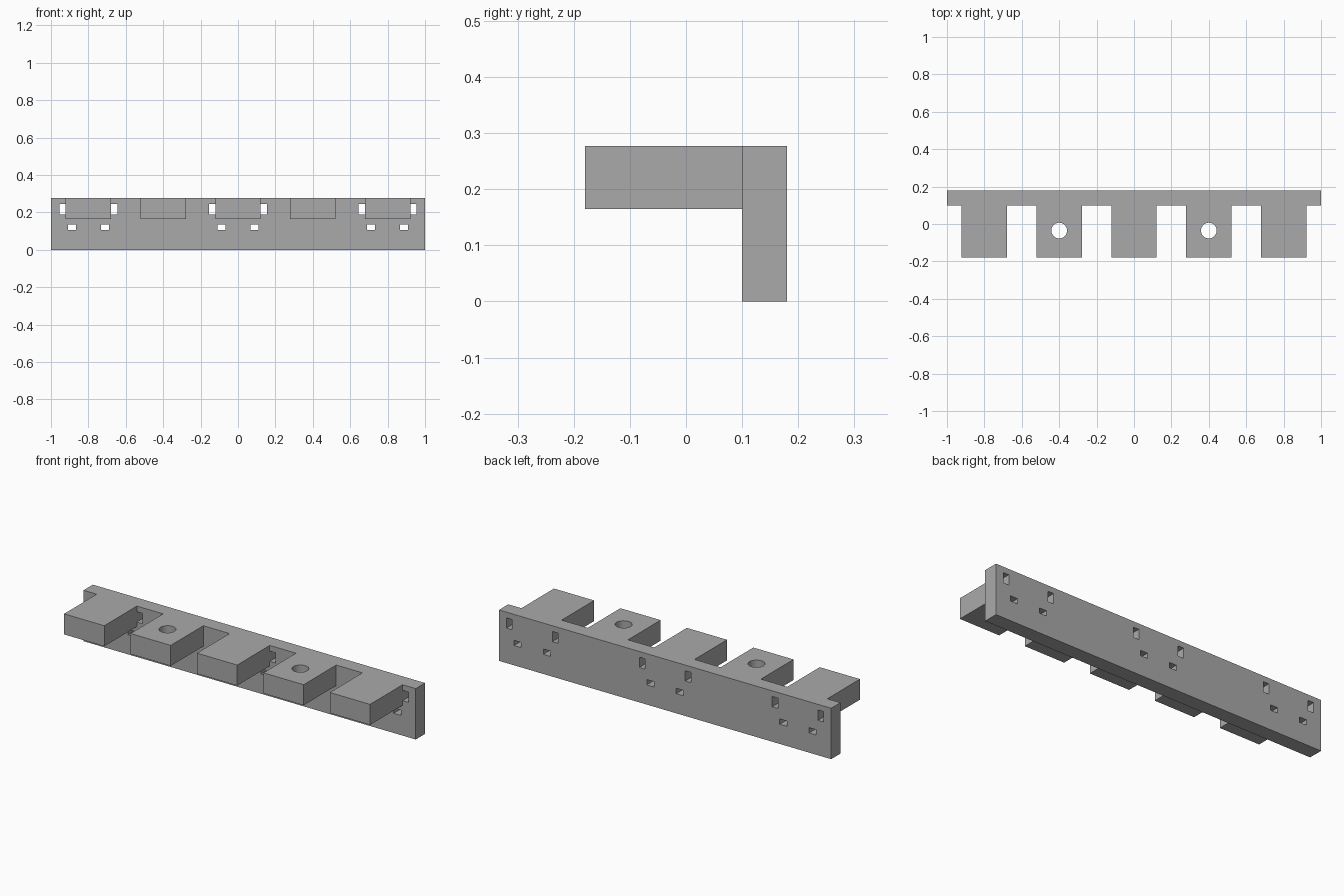
import bpy
import bmesh
from mathutils import Matrix

cube = bpy.data.objects.get("Cube")
if cube:
    bpy.data.objects.remove(cube, do_unlink=True)

HEIGHT, TAB_BOTTOM = 0.277, 0.165
FRONT, STEP, BACK = -0.18, 0.10, 0.18
PITCH, TAB_HALF = 0.4, 0.121

grey = bpy.data.materials.new("plain grey")
grey.use_nodes = True
grey.diffuse_color = (0.4, 0.4, 0.4, 1)
grey.node_tree.nodes["Principled BSDF"].inputs["Base Color"].default_value = (0.4, 0.4, 0.4, 1)


def make_object(name, bm):
    bmesh.ops.recalc_face_normals(bm, faces=bm.faces)
    mesh = bpy.data.meshes.new(name)
    bm.to_mesh(mesh)
    bm.free()
    mesh.materials.append(grey)
    obj = bpy.data.objects.new(name, mesh)
    bpy.context.collection.objects.link(obj)
    return obj


def add_box(bm, x, y, z):
    """Add a box spanning the given (low, high) ranges."""
    spans = (x, y, z)
    centre = [(a + b) / 2 for a, b in spans]
    size = [b - a for a, b in spans]
    matrix = Matrix.Translation(centre) @ Matrix.Diagonal((*size, 1))
    bmesh.ops.create_cube(bm, size=1, matrix=matrix)


# Bracket: an L-shaped section extruded along the full length
bm = bmesh.new()
section = [(FRONT, HEIGHT), (FRONT, TAB_BOTTOM), (STEP, TAB_BOTTOM),
           (STEP, 0), (BACK, 0), (BACK, HEIGHT)]
end = bm.faces.new([bm.verts.new((-1, y, z)) for y, z in section])
extruded = bmesh.ops.extrude_face_region(bm, geom=[end])["geom"]
bmesh.ops.translate(bm, vec=(2, 0, 0),
                    verts=[v for v in extruded if isinstance(v, bmesh.types.BMVert)])
bracket = make_object("toothed_bracket", bm)

# Gaps that leave five tabs along the front
gaps = bmesh.new()
edges = [-1.1]
for i in range(-2, 3):
    edges += [i * PITCH - TAB_HALF, i * PITCH + TAB_HALF]
edges.append(1.1)
for left, right in zip(edges[::2], edges[1::2]):
    add_box(gaps, (left, right), (FRONT - 0.1, STEP), (TAB_BOTTOM - 0.05, HEIGHT + 0.1))

# Through holes: slots beside alternate tabs, small windows below them
slots = bmesh.new()
for centre in (-2 * PITCH, 0, 2 * PITCH):
    for side in (-1, 1):
        for inner, outer, z in ((TAB_HALF, 0.155, (0.19, 0.246)),
                                (0.067, 0.11, (0.107, 0.136))):
            x = sorted((centre + side * inner, centre + side * outer))
            add_box(slots, x, (STEP - 0.05, BACK + 0.05), z)

# Round vertical holes in the two remaining tabs
bores = bmesh.new()
for side in (-1, 1):
    bmesh.ops.create_cone(bores, cap_ends=True, segments=48, radius1=0.042,
                          radius2=0.042, depth=0.5,
                          matrix=Matrix.Translation((side * PITCH, -0.035, 0.22)))

for name, cutter_mesh in (("gap_cutter", gaps), ("slot_cutter", slots), ("bore_cutter", bores)):
    cutter = make_object(name, cutter_mesh)
    cutter.hide_render = True
    cut = bracket.modifiers.new(name, "BOOLEAN")
    cut.operation = "DIFFERENCE"
    cut.solver = "EXACT"
    cut.object = cutter
    bpy.context.view_layer.objects.active = bracket
    bpy.ops.object.modifier_apply(modifier=name)
    bpy.data.objects.remove(cutter, do_unlink=True)

# Smooth only the round bores
bpy.ops.object.select_all(action="DESELECT")
bracket.select_set(True)
bpy.context.view_layer.objects.active = bracket
bpy.ops.object.shade_smooth_by_angle(angle=0.5)
